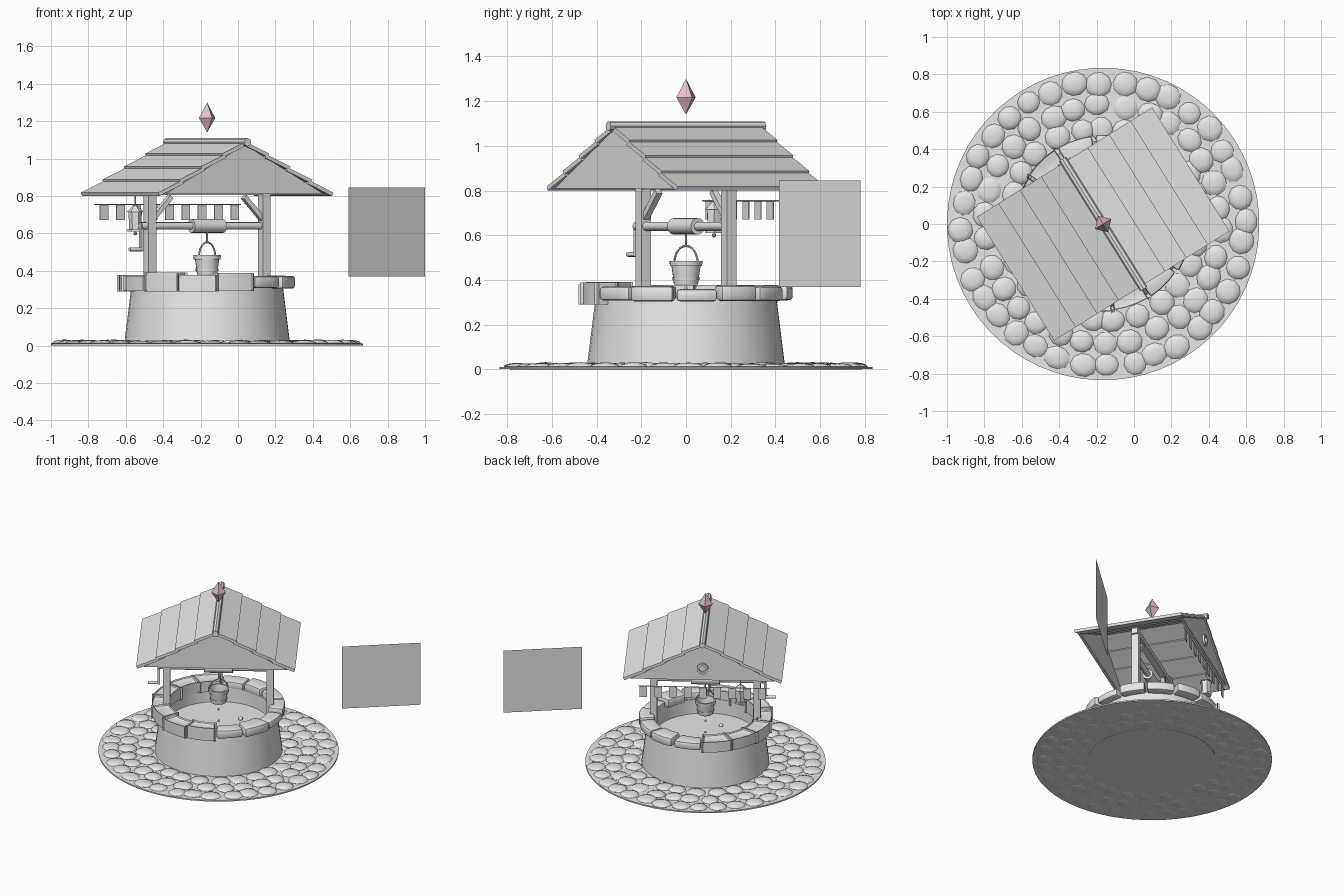
import bpy, bmesh, random
from math import pi, sin, cos, radians, atan2
from mathutils import Matrix, Vector

random.seed(4)
cube = bpy.data.objects.get("Cube")
if cube:
    bpy.data.objects.remove(cube)

# The well is turned as a whole around its own axis
PLACE = Matrix.Translation((-0.165, 0, 0)) @ Matrix.Rotation(radians(32), 4, 'Z')


def material(name, rgb):
    m = bpy.data.materials.new(name)
    m.use_nodes = True
    m.diffuse_color = (*rgb, 1)
    m.node_tree.nodes["Principled BSDF"].inputs["Base Color"].default_value = (*rgb, 1)
    return m


GREY = material("plain grey", (0.8, 0.8, 0.8))
PINK = material("pale pink", (0.82, 0.53, 0.6))


def finish(name, bm, mat=GREY, smooth=False):
    bm.transform(PLACE)
    me = bpy.data.meshes.new(name)
    bm.to_mesh(me)
    bm.free()
    me.materials.append(mat)
    ob = bpy.data.objects.new(name, me)
    bpy.context.collection.objects.link(ob)
    if smooth:
        bpy.ops.object.select_all(action='DESELECT')
        ob.select_set(True)
        bpy.context.view_layer.objects.active = ob
        bpy.ops.object.shade_smooth_by_angle(angle=radians(35))
    return ob


def box(bm, pos, size, rot=Matrix()):
    m = Matrix.Translation(pos) @ rot @ Matrix.Diagonal((*size, 1))
    bmesh.ops.create_cube(bm, size=1, matrix=m)


def rod(bm, a, b, r1, r2=None, seg=12):
    a, b = Vector(a), Vector(b)
    d = b - a
    m = Matrix.Translation((a + b) / 2) @ d.to_track_quat('Z', 'Y').to_matrix().to_4x4()
    bmesh.ops.create_cone(bm, cap_ends=True, segments=seg, radius1=r1,
                          radius2=r1 if r2 is None else r2, depth=d.length, matrix=m)


def ball(bm, pos, size, rot=Matrix(), detail=2):
    m = Matrix.Translation(pos) @ rot @ Matrix.Diagonal((*size, 1))
    return bmesh.ops.create_icosphere(bm, subdivisions=detail, radius=1, matrix=m)["verts"]


def lathe(bm, profile, seg=48):
    verts = [bm.verts.new((r, 0, z)) for r, z in profile]
    edges = [bm.edges.new(p) for p in zip(verts, verts[1:])]
    bmesh.ops.spin(bm, geom=verts + edges, cent=(0, 0, 0), axis=(0, 0, 1),
                   angle=2 * pi, steps=seg, use_merge=True)
    bmesh.ops.remove_doubles(bm, verts=bm.verts, dist=1e-5)
    bmesh.ops.recalc_face_normals(bm, faces=bm.faces)


# Ground disc with rings of cobbles
bm = bmesh.new()
rod(bm, (0, 0, 0.002), (0, 0, 0.012), 0.835, seg=64)
finish("ground_disc", bm)

bm = bmesh.new()
for radius, count in ((0.755, 36), (0.635, 30), (0.515, 25)):
    for i in range(count):
        a = 2 * pi * (i + random.uniform(-0.12, 0.12)) / count
        r = radius + random.uniform(-0.012, 0.012)
        size = (random.uniform(0.058, 0.068), random.uniform(0.06, 0.072),
                random.uniform(0.013, 0.02))
        for v in ball(bm, (r * cos(a), r * sin(a), 0.013), size, Matrix.Rotation(a, 4, 'Z')):
            v.co.z = max(v.co.z, 0)
finish("cobbles", bm, smooth=True)

# Tapered wall with an inner shaft and floor
bm = bmesh.new()
lathe(bm, [(0, 0), (0.445, 0), (0.405, 0.32), (0.36, 0.32), (0.355, 0.215), (0, 0.215)])
finish("well_wall", bm, smooth=True)

# Rim of uneven wedge stones
bm = bmesh.new()
STONES = 14
for i in range(STONES):
    half = pi / STONES * random.uniform(0.9, 0.97)
    mid = 2 * pi * i / STONES
    inner, outer = random.uniform(0.345, 0.365), random.uniform(0.46, 0.478)
    low, high = random.uniform(0.303, 0.312), random.uniform(0.358, 0.378)
    part = bmesh.new()
    box(part, (0, 0, 0), (2, 2, 2))
    bmesh.ops.subdivide_edges(part, edges=[e for e in part.edges
                              if abs(e.verts[0].co.y - e.verts[1].co.y) > 1], cuts=2)
    for v in part.verts:
        a = mid + half * v.co.y
        r = outer if v.co.x > 0 else inner
        v.co = (r * cos(a), r * sin(a), high if v.co.z > 0 else low)
    sharp = [e for e in part.edges if e.calc_face_angle(0) > 0.6]
    bmesh.ops.bevel(part, geom=sharp, offset=0.014, segments=2, affect='EDGES', profile=0.5)
    tmp = bpy.data.meshes.new("rim_stone_piece")
    part.to_mesh(tmp)
    part.free()
    bm.from_mesh(tmp)
    bpy.data.meshes.remove(tmp)
finish("rim_stones", bm, smooth=True)

# Pebble on the floor and falling drops
bm = bmesh.new()
ball(bm, (0.15, 0.066, 0.222), (0.016,) * 3)
ball(bm, (-0.1, -0.15, 0.215), (0.016,) * 3)
for z in (0.365, 0.32, 0.235):
    ball(bm, (0, 0, z), (0.007, 0.007, 0.009))
finish("pebbles_and_drops", bm, smooth=True)

# Posts, tie beam and braces
bm = bmesh.new()
box(bm, (0, 0, 0.825), (0.8, 0.046, 0.04))
for s in (-1, 1):
    box(bm, (s * 0.36, 0, 0.58), (0.05, 0.05, 0.56))
    box(bm, (s * 0.29, 0, 0.735), (0.17, 0.03, 0.026), Matrix.Rotation(s * radians(46), 4, 'Y'))
finish("timber_frame", bm)

# Roof planks, gables and ridge
HALF, TOP, EAVE, ROWS = 0.54, 1.085, 0.807, 4
pitch = atan2(TOP - EAVE, HALF)
bm = bmesh.new()
for s in (-1, 1):
    for i in range(ROWS):
        t = (i + 0.5) / ROWS
        box(bm, (s * HALF * t, 0, TOP + (EAVE - TOP) * t), (0.165, 0.78, 0.02),
            Matrix.Rotation(s * (pitch - radians(4)), 4, 'Y'))
finish("roof_planks", bm)

bm = bmesh.new()
for y in (-0.37, 0.37):
    tri = [bm.verts.new((x, y - 0.01, z)) for x, z in ((-0.5, 0.81), (0.5, 0.81), (0, 1.075))]
    ext = bmesh.ops.extrude_face_region(bm, geom=[bm.faces.new(tri)])["geom"]
    for v in ext:
        if isinstance(v, bmesh.types.BMVert):
            v.co.y += 0.02
bmesh.ops.recalc_face_normals(bm, faces=bm.faces)
finish("gables", bm)

bm = bmesh.new()
rod(bm, (0, -0.41, 1.088), (0, 0.41, 1.088), 0.022, seg=8)
finish("ridge_pole", bm)

# Round window frame on the back gable
bm = bmesh.new()
lathe(bm, [(0.024, 0), (0.024, 0.016), (0.04, 0.016), (0.04, 0)], 24)
bm.transform(Matrix.Translation((0, 0.379, 0.9)) @ Matrix.Rotation(-pi / 2, 4, 'X'))
finish("window_ring", bm, smooth=True)

# Windlass: axle, drum, crank and rope
bm = bmesh.new()
rod(bm, (-0.42, 0, 0.64), (0.385, 0, 0.64), 0.02)
rod(bm, (-0.1, 0, 0.64), (0.1, 0, 0.64), 0.037, seg=16)
box(bm, (-0.415, 0, 0.58), (0.016, 0.024, 0.15))
rod(bm, (-0.41, 0, 0.515), (-0.49, 0, 0.515), 0.011)
rod(bm, (0, 0, 0.64), (0, 0, 0.55), 0.005, seg=8)
finish("windlass", bm, smooth=True)

# Open bucket with hoops and a bail handle
bm = bmesh.new()
lathe(bm, [(0, 0.38), (0.054, 0.38), (0.057, 0.4), (0.061, 0.4), (0.062, 0.412), (0.058, 0.412),
           (0.065, 0.462), (0.072, 0.462), (0.074, 0.485), (0.062, 0.485), (0.05, 0.395),
           (0, 0.395)], 20)
turn = Matrix.Rotation(radians(18), 3, 'Z')
arc = [turn @ Vector((0.068 * cos(a), 0, 0.475 + 0.078 * sin(a)))
       for a in (pi * k / 12 for k in range(13))]
for a, b in zip(arc, arc[1:]):
    rod(bm, a, b, 0.005, seg=6)
finish("bucket", bm, smooth=True)

# Bunting below the back gable
bm = bmesh.new()
rod(bm, (-0.47, 0.38, 0.755), (0.45, 0.38, 0.755), 0.003, seg=6)
for i in range(9):
    box(bm, ((i - 4) * 0.103, 0.38, 0.711), (0.053, 0.004, 0.08))
finish("bunting", bm)

# Hanging lantern
bm = bmesh.new()
C = (-0.26, 0.31)
rod(bm, (*C, 0.745), (*C, 0.93), 0.004, seg=6)
rod(bm, (*C, 0.715), (*C, 0.75), 0.046, 0.01, 6)
rod(bm, (*C, 0.625), (*C, 0.715), 0.032, 0.036, 6)
rod(bm, (*C, 0.61), (*C, 0.625), 0.042, seg=6)
ball(bm, (*C, 0.6), (0.011,) * 3, detail=1)
finish("lantern", bm)

# Floating gem
bm = bmesh.new()
lathe(bm, [(0, 1.14), (0.051, 1.217), (0, 1.3)], 4)
finish("gem", bm, PINK)

# Freestanding upright panel
bm = bmesh.new()
bmesh.ops.create_grid(bm, x_segments=1, y_segments=1, size=0.5,
                      matrix=Matrix.Translation((1.131, -0.002, 0.607))
                      @ Matrix.Rotation(radians(9.7), 4, 'Z') @ Matrix.Rotation(pi / 2, 4, 'X')
                      @ Matrix.Diagonal((0.549, 0.475, 1, 1)))
finish("side_panel", bm)
